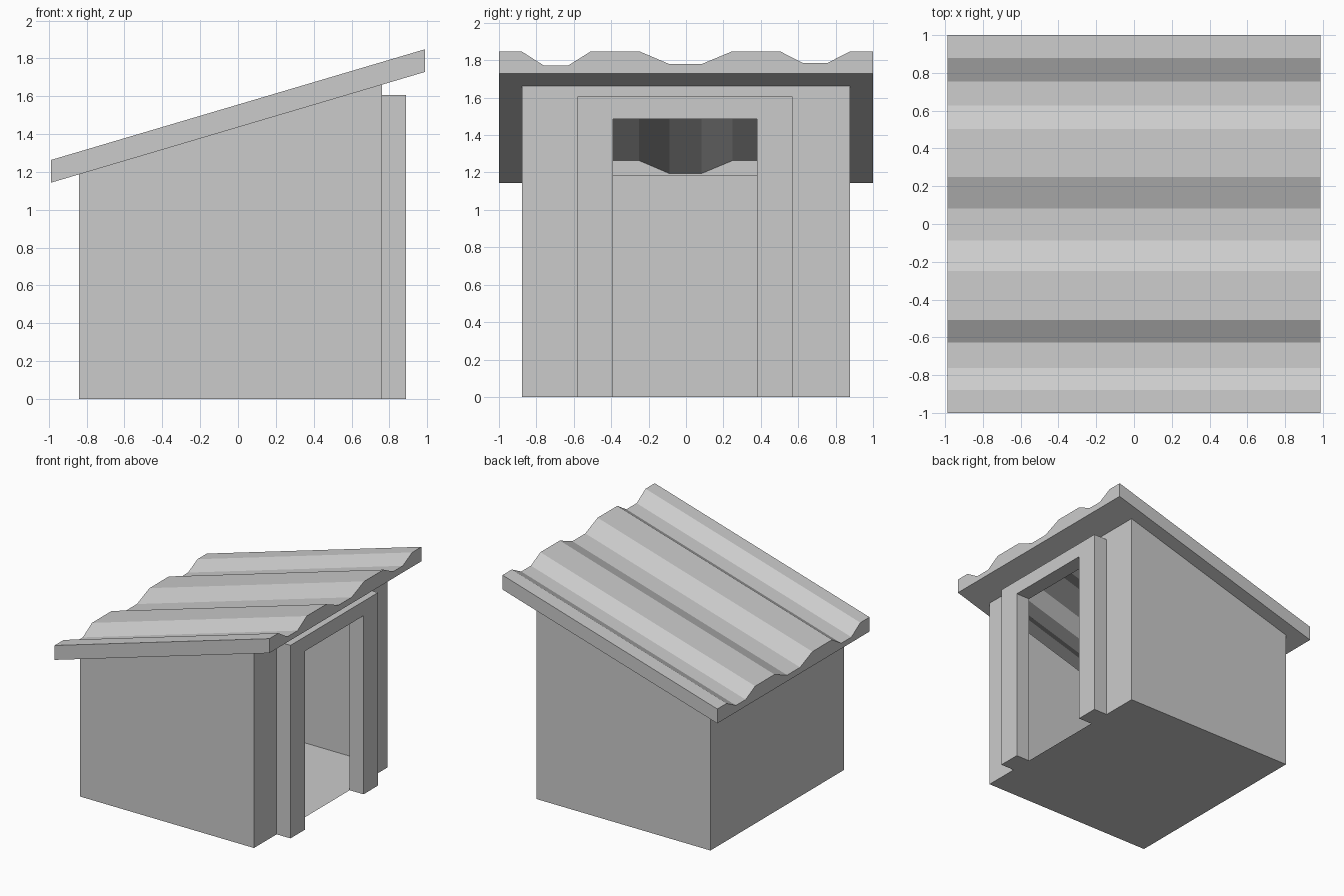
import bpy, bmesh

if "Cube" in bpy.data.objects:
    bpy.data.objects.remove(bpy.data.objects["Cube"])

X0, X1 = -0.988, 0.988          # roof ends
BX0, BX1, BY = -0.84, 0.762, 0.878   # body extents
DY0, DY1, DZ = -0.39, 0.38, 1.485    # door opening
SLOPE = (1.728 - 1.143) / (X1 - X0)


def under(x):
    """Height of the roof underside at x."""
    return 1.143 + (x - X0) * SLOPE


def build(name, polys):
    """Make one object from a list of polygons, welding shared corners."""
    bm = bmesh.new()
    for poly in polys:
        bm.faces.new([bm.verts.new(p) for p in poly])
    bmesh.ops.remove_doubles(bm, verts=bm.verts, dist=1e-4)
    bmesh.ops.recalc_face_normals(bm, faces=bm.faces)
    me = bpy.data.meshes.new(name)
    bm.to_mesh(me)
    bm.free()
    ob = bpy.data.objects.new(name, me)
    bpy.context.collection.objects.link(ob)
    return ob


def arch(x, y0, y1, z):
    """Upside-down U outline around the door opening."""
    return [(x, y0, 0), (x, y0, z), (x, y1, z), (x, y1, 0),
            (x, DY1, 0), (x, DY1, DZ), (x, DY0, DZ), (x, DY0, 0)]


# Walls and floor: thin shell, open at the top and at the door
za, zb = under(BX0), under(BX1)
walls = [[(BX0, s, 0), (BX1, s, 0), (BX1, s, zb), (BX0, s, za)] for s in (-BY, BY)]
walls.append([(BX0, -BY, 0), (BX0, BY, 0), (BX0, BY, za), (BX0, -BY, za)])
walls.append(arch(BX1, -BY, BY, zb))
walls.append([(BX0, -BY, 0), (BX1, -BY, 0), (BX1, DY0, 0), (BX1, DY1, 0),
              (BX1, BY, 0), (BX0, BY, 0)])
build("walls", walls)

# Door frame standing proud of the front wall
FX = 0.889
outer, inner = arch(FX, -0.58, 0.57, 1.605), arch(BX1, -0.58, 0.57, 1.605)
frame = [outer]
for i in range(8):
    j = (i + 1) % 8
    frame.append([outer[i], outer[j], inner[j], inner[i]])
build("door_frame", frame)

# Corrugated roof: hollow shell with a soffit ring outside the walls
profile = [(-1, .12), (-.88, .12), (-.762, .045), (-.628, .045), (-.508, .12),
           (-.25, .12), (-.088, .051), (.082, .051), (.248, .12), (.502, .12),
           (.627, .056), (.754, .056), (.878, .12), (1, .12)]


def pt(x, y, h=0):
    return (x, y, under(x) + h)


roof = [[pt(X0, *a), pt(X1, *a), pt(X1, *b), pt(X0, *b)]
        for a, b in zip(profile, profile[1:])]
for x in (X0, X1):      # corrugated end faces
    roof.append([pt(x, -1)] + [pt(x, *p) for p in profile] + [pt(x, 1)])
for y in (-1, 1):       # straight side faces
    roof.append([pt(X0, y), pt(X1, y), pt(X1, y, .12), pt(X0, y, .12)])
rim = [pt(X0, -1), pt(X1, -1), pt(X1, 1), pt(X0, 1)]
hole = [pt(BX0, -BY), pt(BX1, -BY), pt(BX1, BY), pt(BX0, BY)]
for i in range(4):      # soffit
    j = (i + 1) % 4
    roof.append([rim[i], rim[j], hole[j], hole[i]])
build("corrugated_roof", roof)
